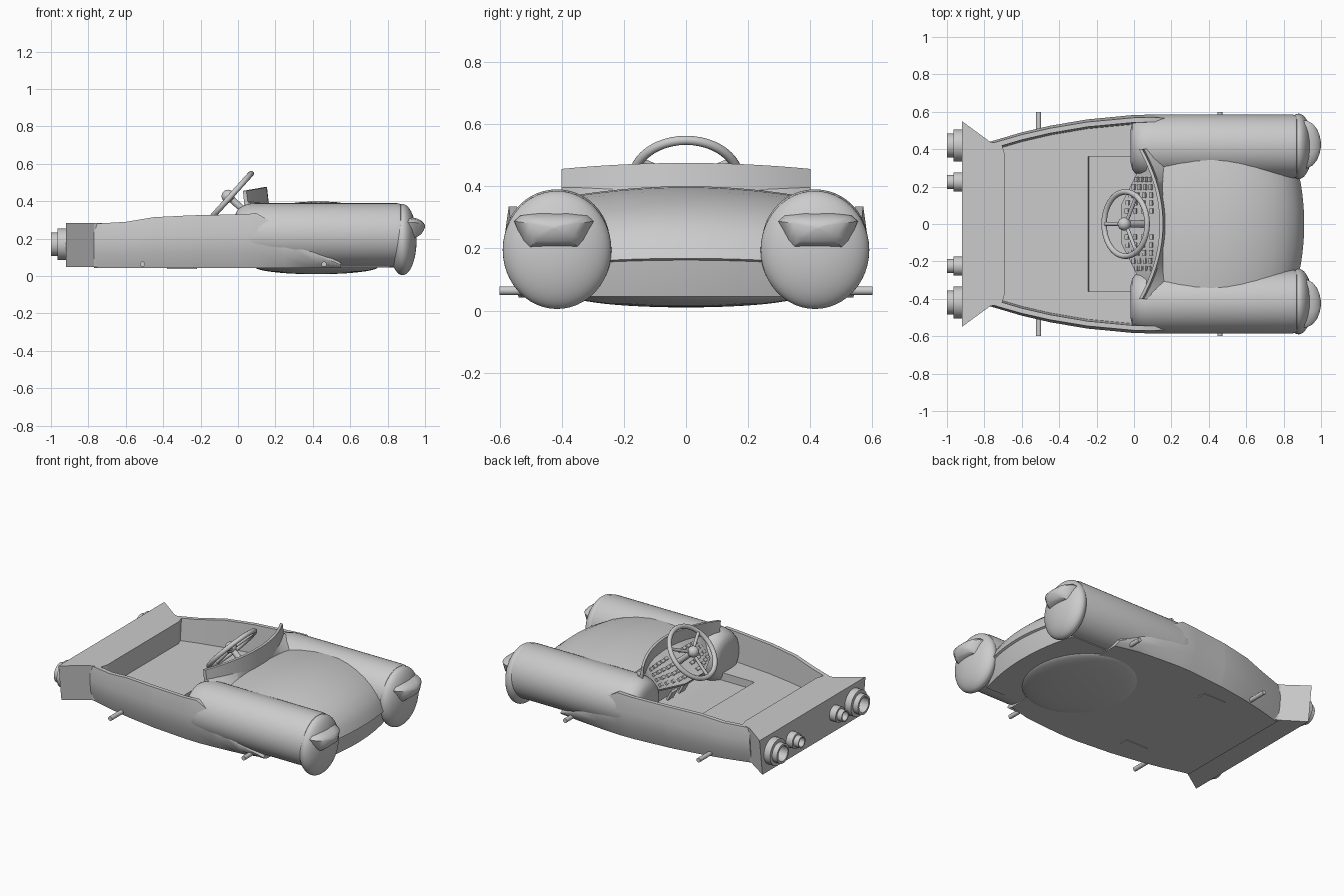
import bpy, bmesh, math
from mathutils import Vector

cube = bpy.data.objects.get("Cube")
if cube:
    bpy.data.objects.remove(cube, do_unlink=True)


def finish(obj, angle=35):
    bpy.ops.object.select_all(action='DESELECT')
    obj.select_set(True)
    bpy.context.view_layer.objects.active = obj
    bpy.ops.object.shade_smooth_by_angle(angle=math.radians(angle))
    return obj


def loft(name, sections, angle=35):
    """Skin closed rings of points and cap both ends."""
    bm = bmesh.new()
    rings = [[bm.verts.new(p) for p in s] for s in sections]
    n = len(rings[0])
    for a, b in zip(rings, rings[1:]):
        for i in range(n):
            j = (i + 1) % n
            bm.faces.new((a[i], a[j], b[j], b[i]))
    bm.faces.new(rings[0])
    bm.faces.new(rings[-1])
    bmesh.ops.remove_doubles(bm, verts=bm.verts, dist=1e-5)
    bmesh.ops.recalc_face_normals(bm, faces=bm.faces)
    mesh = bpy.data.meshes.new(name)
    bm.to_mesh(mesh)
    bm.free()
    obj = bpy.data.objects.new(name, mesh)
    bpy.context.collection.objects.link(obj)
    return finish(obj, angle)


def lathe(name, profile, y, z, sides=48):
    """Turn an (x, radius) profile around a lengthwise axis."""
    turns = [2 * math.pi * i / sides for i in range(sides)]
    return loft(name, [[(x, y + max(r, .0005) * math.cos(t), z + max(r, .0005) * math.sin(t))
                        for t in turns] for x, r in profile])


def ball(name, loc, scale):
    bpy.ops.mesh.primitive_uv_sphere_add(segments=48, ring_count=24, location=loc)
    obj = bpy.context.object
    obj.name = name
    obj.scale = scale
    return finish(obj)


def rod(name, a, b, radius):
    a, b = Vector(a), Vector(b)
    bpy.ops.mesh.primitive_cylinder_add(vertices=20, radius=radius, depth=(b - a).length,
                                        location=(a + b) / 2)
    obj = bpy.context.object
    obj.name = name
    obj.rotation_euler = (b - a).to_track_quat('Z', 'Y').to_euler()
    return finish(obj)


def box(name, loc, size, tilt=0):
    bpy.ops.mesh.primitive_cube_add(size=1, location=loc, rotation=(0, tilt, 0))
    obj = bpy.context.object
    obj.name = name
    obj.scale = size
    return obj


# Open hull tub: x, half width, rim height, depth of the footwell
stations = [(-.77, .44, .28, 0), (-.6, .49, .29, 0), (-.45, .525, .315, 0), (-.245, .56, .325, 0),
            (-.24, .56, .325, .05), (0, .583, .33, .05), (.1, .585, .335, .05),
            (.25, .575, .25, 0), (.4, .56, .165, 0), (.55, .52, .07, 0)]
sections = []
for x, w, top, well in stations:
    floor = min(.14, top - .005)
    inner = w - .04
    half = [(w * .92, .042), (w * .98, .042 + (top - .042) * .3), (w, .042 + (top - .042) * .65),
            (w * .975, top), (inner, top), (inner - .01, floor),
            (.36, floor), (.36, floor - well)]
    sections.append([(x, y, z) for y, z in half] + [(x, -y, z) for y, z in reversed(half)])
loft("hull_tub", sections)

# Flared tail block
tail = []
for x, top_w, low_w in [(-.92, .55, .52), (-.77, .44, .42), (-.705, .42, .4), (-.69, .37, .37)]:
    tail.append([(x, -low_w, .048), (x, low_w, .048), (x, top_w, .283), (x, -top_w, .283)])
loft("tail_block", tail, 15)

# Bonnet and nose, swept across the width
bonnet = [(.12, .05), (.12, .36), (.18, .374), (.25, .386), (.34, .396), (.43, .4), (.52, .396),
          (.6, .385), (.68, .366), (.75, .34), (.81, .308), (.86, .265), (.89, .22), (.91, .168),
          (.897, .162), (.885, .1), (.87, .045)]
rows = []
for i in range(25):
    y = -.4 + .8 * i / 24
    rows.append([(.12 + (x - .12) * (1 - .5 * y * y), y, z if z < .1 else z * (1 - .57 * y * y))
                 for x, z in bonnet])
loft("bonnet", rows)
ball("belly_bulge", (.42, 0, .05), (.33, .37, .04))

# Dashboard and curved windscreen cowl
dash, cowl = [], []


def cowl_x(y):
    return .155 - .69 * y * y


def dash_x(y):
    return min(-.07 + max(0, abs(y) - .1) * .5, cowl_x(y) - .01)


for i in range(25):
    y = -.4 + .8 * i / 24
    c, d = cowl_x(y), dash_x(y)
    dash.append([(c, y, .4), (d, y, .26), (d + .02, y, .24), (.16, y, .24), (.16, y, .35)])
    top = .475 - .12 * y * y
    cowl.append([(c - .01, y, .37), (c + .012, y, .37), (c, y, top), (c - .018, y, top)])
loft("dashboard", dash)
loft("windscreen_cowl", cowl)

# Dashboard switches
for side in (-1, 1):
    for col in range(5):
        y = side * (.07 + .042 * col)
        a = Vector((dash_x(y), y, .26))
        b = Vector((cowl_x(y), y, .4))
        tilt = -math.atan2(b.z - a.z, b.x - a.x)
        for row in range(4):
            box("switch", a.lerp(b, .15 + .2 * row), (.02, .028, .018), tilt)

# Steering wheel
hub = Vector((-.045, 0, .42))
lean = math.radians(48)
bpy.ops.mesh.primitive_torus_add(major_radius=.172, minor_radius=.015, major_segments=48,
                                 minor_segments=12, location=hub, rotation=(0, -lean, 0))
bpy.context.object.name = "steering_wheel"
finish(bpy.context.object)
normal = Vector((-math.sin(lean), 0, math.cos(lean)))
along = Vector((math.cos(lean), 0, math.sin(lean)))
ball("wheel_hub", hub + normal * .01, (.035, .035, .035))
rod("steering_column", hub, hub - normal * .17, .018)
for k in range(3):
    t = math.pi + k * 2 * math.pi / 3
    rim = hub + along * (.17 * math.cos(t)) + Vector((0, .17 * math.sin(t), 0))
    rod("wheel_spoke", hub, rim, .01)

# Headlamp outline as (y, z) offsets
lamp = [(-.13, .02), (-.11, .038), (-.05, .047), (.05, .047), (.11, .038), (.13, .02),
        (.105, -.045), (.085, -.07), (-.085, -.07), (-.105, -.045)]
pod = [(-.02, 0), (-.018, .09), (-.01, .122), (.005, .143), (.035, .16), (.07, .168),
       (.1, .17), (.85, .17), (.87, .165), (.88, .15), (.88, 0)]

for side, word in ((1, "left"), (-1, "right")):
    y = side * .415
    lathe(word + "_fender_pod", pod, y, .22)
    ball(word + "_fender_nose", (.88, y, .195), (.075, .175, .19))
    loft(word + "_headlamp", [[(x, side * .425 + a * s, .268 + b * s) for a, b in lamp]
                              for x, s in [(.87, 1), (.925, .98), (.955, .86), (.98, .62),
                                           (.993, .35), (1, .08)]], 40)
    # Exhaust nozzles
    for name, py, r in (("main", .42, .085), ("small", .225, .05)):
        lathe(f"{word}_{name}_exhaust",
              [(-.91, 0), (-.91, r), (-.965, r), (-.965, r * .75), (-1, r * .75),
               (-1, r * .58), (-.94, r * .58), (-.94, 0)], side * py, .17)
    # Side pegs, pedals and underside plates
    for x in (-.51, .46):
        rod(word + "_side_peg", (x, side * .42, .064), (x, side * .6, .064), .014)
    box(word + "_pedal", (.06, side * .06, .14), (.015, .06, .07), -.5)
    box(word + "_under_plate", (-.3, side * .36, .042), (.16, .06, .008))
